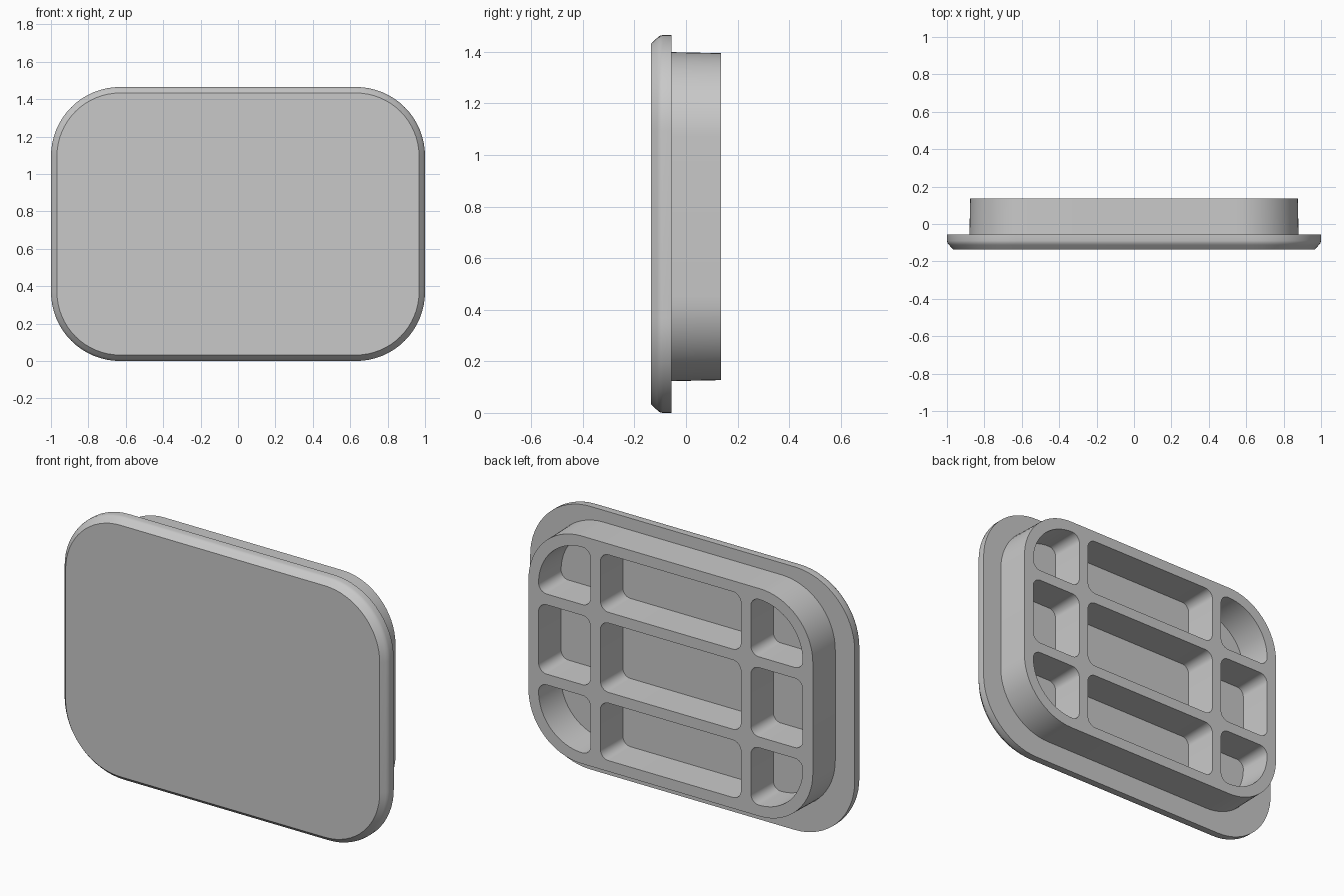
import bpy
import bmesh
from math import cos, sin, pi

cube = bpy.data.objects.get("Cube")
if cube:
    bpy.data.objects.remove(cube)

grey = bpy.data.materials.new("plain grey")
grey.use_nodes = True
colour = (0.58, 0.58, 0.58, 1)
grey.diffuse_color = colour
grey.node_tree.nodes["Principled BSDF"].inputs["Base Color"].default_value = colour

STEPS = 16


def add_ring(bm, box, radii, y, inset=0.0):
    """Rounded rectangle in the xz plane; radii start at +x+z, anticlockwise."""
    x0, x1, z0, z1 = box
    corners = [(x1, z1, -1, -1), (x0, z1, 1, -1), (x0, z0, 1, 1), (x1, z0, -1, 1)]
    verts = []
    for k, ((x, z, sx, sz), r) in enumerate(zip(corners, radii)):
        arc = r - inset
        for i in range(STEPS + 1):
            a = (k + i / STEPS) * pi / 2
            verts.append(bm.verts.new((x + sx * r + arc * cos(a), y,
                                       z + sz * r + arc * sin(a))))
    return verts


def add_solid(bm, box, radii, profile):
    """Closed solid lofted through (inset, y) steps."""
    rings = [add_ring(bm, box, radii, y, inset) for inset, y in profile]
    for a, b in zip(rings, rings[1:]):
        for i in range(len(a)):
            j = (i + 1) % len(a)
            bm.faces.new((a[i], a[j], b[j], b[i]))
    bm.faces.new(rings[0])
    bm.faces.new(rings[-1])


def make_object(bm, name):
    bmesh.ops.recalc_face_normals(bm, faces=bm.faces)
    mesh = bpy.data.meshes.new(name)
    bm.to_mesh(mesh)
    bm.free()
    mesh.materials.append(grey)
    obj = bpy.data.objects.new(name, mesh)
    bpy.context.collection.objects.link(obj)
    return obj


def select_only(obj):
    bpy.ops.object.select_all(action="DESELECT")
    obj.select_set(True)
    bpy.context.view_layer.objects.active = obj


# Face plate with a softened chamfer round the front
bm = bmesh.new()
add_solid(bm, (-1, 1, 0, 1.465), [0.37] * 4,
          [(0.032, -0.135), (0.011, -0.112), (0.003, -0.102), (0, -0.09), (0, -0.057)])
plate = make_object(bm, "face_plate")

# Rear plug: drafted block, its base sunk slightly into the plate
MID_Z = 0.761
bm = bmesh.new()
add_solid(bm, (-0.88, 0.88, MID_Z - 0.638, MID_Z + 0.638), [0.33] * 4,
          [(0, -0.06), (0.004, 0.135)])
plug = make_object(bm, "ribbed_plug")

# Nine drafted pockets cut right through the plug, leaving the plate as floor
columns = [(-0.814, -0.494), (-0.433, 0.433), (0.494, 0.814)]
rows = [(-0.573, -0.253), (-0.193, 0.193), (0.253, 0.573)]
corner_of = {(2, 2): 0, (0, 2): 1, (0, 0): 2, (2, 0): 3}
bm = bmesh.new()
for c, (x0, x1) in enumerate(columns):
    for r, (z0, z1) in enumerate(rows):
        radii = [0.05] * 4
        if (c, r) in corner_of:
            radii[corner_of[c, r]] = 0.27
        add_solid(bm, (x0, x1, MID_Z + z0, MID_Z + z1), radii,
                  [(0.005, -0.08), (0, 0.135), (0, 0.16)])
cutter = make_object(bm, "pocket_cutter")
cutter.hide_render = True

cut = plug.modifiers.new("pockets", "BOOLEAN")
cut.operation = "DIFFERENCE"
cut.solver = "EXACT"
cut.object = cutter
select_only(plug)
bpy.ops.object.modifier_apply(modifier=cut.name)
bpy.data.objects.remove(cutter)

for part in (plate, plug):
    select_only(part)
    bpy.ops.object.shade_smooth_by_angle(angle=pi / 6)
